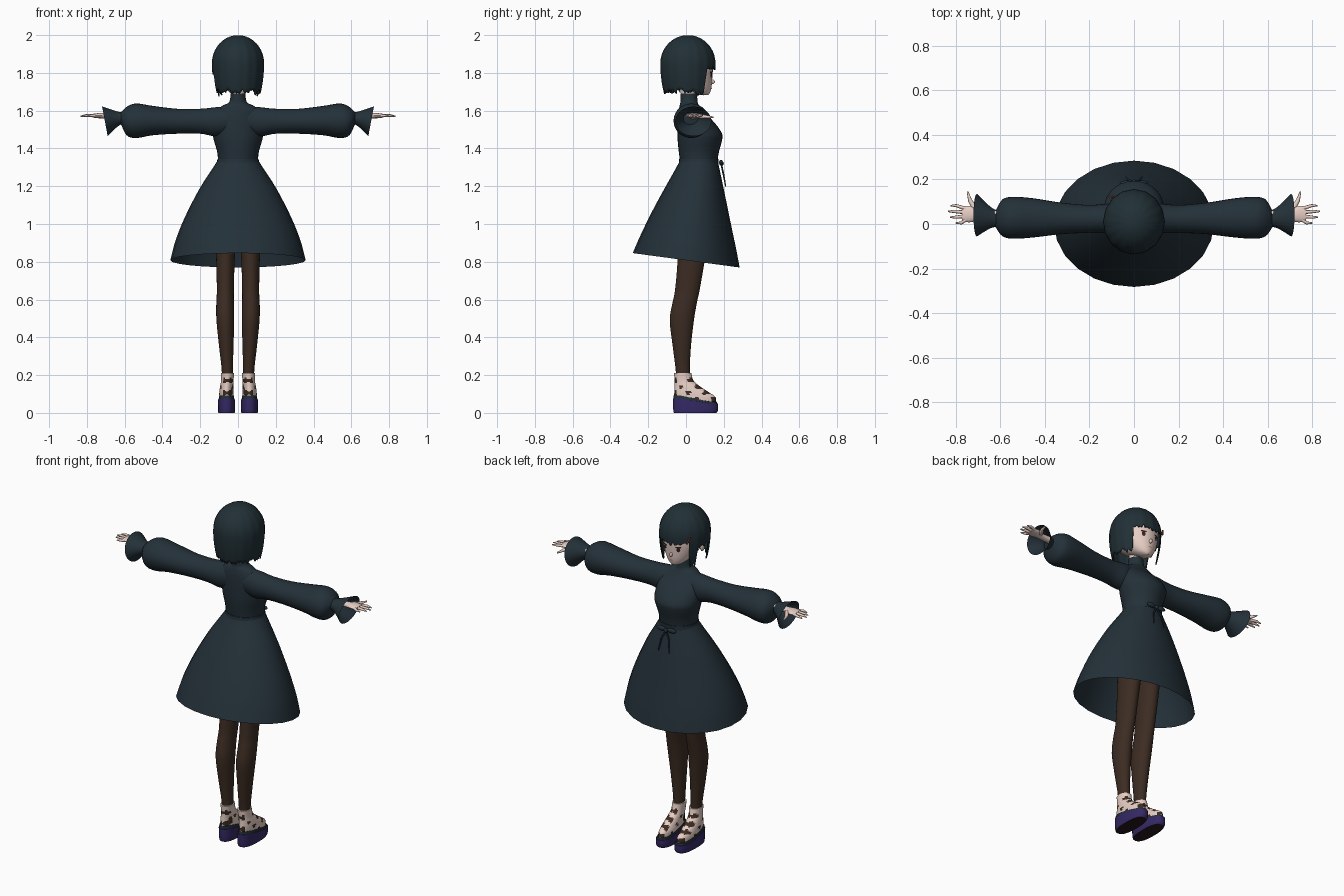
import bpy, bmesh, math, random
from mathutils import Vector

random.seed(4)
if "Cube" in bpy.data.objects:
    bpy.data.objects.remove(bpy.data.objects["Cube"])


def material(name, r, g, b):
    mat = bpy.data.materials.new(name)
    mat.use_nodes = True
    mat.diffuse_color = (r, g, b, 1)
    shader = mat.node_tree.nodes["Principled BSDF"]
    shader.inputs["Base Color"].default_value = (r, g, b, 1)
    shader.inputs["Roughness"].default_value = 0.8
    return mat


CLOTH = material("dark teal cloth", 0.017, 0.03, 0.04)
HAIR = material("dark teal hair", 0.015, 0.029, 0.036)
SKIN = material("pale skin", 0.8, 0.62, 0.56)
STOCKING = material("brown stocking", 0.045, 0.025, 0.016)
SOLE = material("purple sole", 0.036, 0.022, 0.13)
TREAD = material("dark tread", 0.02, 0.008, 0.012)
EYE = material("dark eye", 0.04, 0.012, 0.012)
LIP = material("pink lip", 0.55, 0.22, 0.2)
PIN = material("brown hairpin", 0.2, 0.06, 0.03)


def finish(name, bm, mat, mirror=False, angle=40):
    bmesh.ops.recalc_face_normals(bm, faces=bm.faces[:])
    mesh = bpy.data.meshes.new(name)
    bm.to_mesh(mesh)
    bm.free()
    obj = bpy.data.objects.new(name, mesh)
    bpy.context.collection.objects.link(obj)
    mesh.materials.append(mat)
    bpy.ops.object.select_all(action="DESELECT")
    obj.select_set(True)
    bpy.context.view_layer.objects.active = obj
    bpy.ops.object.shade_smooth_by_angle(angle=math.radians(angle))
    if mirror:
        obj.modifiers.new("mirror", "MIRROR").use_mirror_merge = False
    return obj


def resample(rows, steps):
    """Smooth curve through all the section rows."""
    out = []
    for i in range(len(rows) - 1):
        before, start = rows[max(i - 1, 0)], rows[i]
        end, after = rows[i + 1], rows[min(i + 2, len(rows) - 1)]
        for s in range(steps):
            t = s / steps
            out.append([b + t * ((c - a) / 2 + t * (a - 2.5 * b + 2 * c - d / 2
                        + t * (1.5 * (b - c) + (d - a) / 2)))
                        for a, b, c, d in zip(before, start, end, after)])
    return out + [list(rows[-1])]


def skin_rings(bm, rings, caps=(True, True)):
    loops = [[bm.verts.new(p) for p in ring] for ring in rings]
    n = len(loops[0])
    for low, high in zip(loops, loops[1:]):
        for i in range(n):
            j = (i + 1) % n
            bm.faces.new((low[i], low[j], high[j], high[i]))
    for loop, cap in zip((loops[0], loops[-1]), caps):
        if cap:
            bm.faces.new(loop)


def loft(name, rows, mat, axis="z", n=28, steps=4, caps=(True, True),
         power=1.0, bend=None, mirror=False):
    """Rows are (position, low and high of one side, low and high of the other)."""
    rings = []
    for t, a0, a1, b0, b1 in resample(rows, steps):
        ring = []
        for i in range(n):
            c, s = (f(math.tau * i / n) for f in (math.cos, math.sin))
            a = (a0 + a1) / 2 + (a1 - a0) / 2 * math.copysign(abs(c) ** power, c)
            b = (b0 + b1) / 2 + (b1 - b0) / 2 * math.copysign(abs(s) ** power, s)
            p = Vector((a, b, t)) if axis == "z" else Vector((t, a, b))
            ring.append(bend(p) if bend else p)
        rings.append(ring)
    bm = bmesh.new()
    skin_rings(bm, rings, caps)
    return finish(name, bm, mat, mirror)


def centred(rows):
    return [(z, -w, w, back, front) for z, w, back, front in rows]


def ball(name, loc, size, mat, mirror=False):
    bm = bmesh.new()
    bmesh.ops.create_uvsphere(bm, u_segments=20, v_segments=12, radius=1)
    for v in bm.verts:
        v.co = Vector(loc) + v.co * Vector(size)
    return finish(name, bm, mat, mirror)


def tube(name, points, radii, mat):
    curve = bpy.data.curves.new(name, "CURVE")
    curve.dimensions = "3D"
    curve.bevel_depth, curve.bevel_resolution = 1, 2
    curve.use_fill_caps = True
    spline = curve.splines.new("POLY")
    spline.points.add(len(points) - 1)
    for point, co, r in zip(spline.points, points, radii):
        point.co, point.radius = (*co, 1), r
    curve.materials.append(mat)
    bpy.context.collection.objects.link(bpy.data.objects.new(name, curve))


def paint(obj, mat, rule):
    obj.data.materials.append(mat)
    for face in obj.data.polygons:
        if rule(face):
            face.material_index = len(obj.data.materials) - 1


# Dress: bodice with high collar, then the flared skirt with a slanted hem
loft("bodice", centred([
    (1.32, .105, -.03, .165), (1.38, .11, -.038, .174), (1.44, .127, -.044, .19),
    (1.48, .134, -.045, .19), (1.54, .132, -.044, .148), (1.59, .12, -.04, .095),
    (1.625, .085, -.034, .07), (1.645, .047, -.03, .062), (1.69, .039, -.03, .058)]), CLOTH)


def slant(p):
    p.z -= p.y * .134 * max(0, (1.33 - p.z) / .52)
    return p


loft("skirt", centred([
    (1.34, .105, -.03, .166), (1.29, .138, -.056, .178), (1.2, .197, -.105, .198),
    (1.1, .251, -.157, .22), (1, .298, -.204, .242), (.9, .335, -.247, .265),
    (.808, .358, -.282, .284)]), CLOTH, n=24, caps=(False, False), bend=slant)
loft("waistband", centred([(1.32, .113, -.038, .172), (1.345, .109, -.036, .172)]), CLOTH)

# Waist bow
ball("bow_loop", (.034, .185, 1.325), (.03, .01, .014), CLOTH, mirror=True)
ball("bow_knot", (0, .188, 1.32), (.011, .012, .012), CLOTH)
for side in (-1, 1):
    tube("bow_tail", [(0, .186, 1.32), (side * .025, .197, 1.27), (side * .035, .21, 1.2)],
         (.004, .005, .003), CLOTH)

# Puffed sleeves pinched above flared cuffs
loft("sleeves", [
    (.04, -.035, .08, 1.48, 1.625), (.12, -.04, .09, 1.465, 1.618),
    (.2, -.04, .085, 1.478, 1.61), (.32, -.045, .095, 1.478, 1.61),
    (.45, -.06, .115, 1.47, 1.625), (.54, -.066, .122, 1.455, 1.638),
    (.59, -.055, .11, 1.47, 1.62), (.62, -.015, .06, 1.53, 1.59)],
    CLOTH, axis="x", mirror=True)


def slant_cuff(p):
    p.x += (p.z - 1.545) * .2 * (p.x - .61) / .1
    return p


loft("cuffs", [(.61, -.015, .06, 1.53, 1.59), (.64, -.018, .075, 1.515, 1.597),
               (.705, -.056, .135, 1.465, 1.622)],
     CLOTH, axis="x", caps=(True, False), bend=slant_cuff, mirror=True)

# Hands with spread fingers
loft("palms", [(.6, .015, .06, 1.553, 1.588), (.69, .018, .06, 1.558, 1.588),
               (.73, .008, .08, 1.56, 1.588), (.77, .01, .078, 1.563, 1.583)],
     SKIN, axis="x", n=16, mirror=True)
for side, label in ((1, "right"), (-1, "left")):
    for i, reach in enumerate((.8, .825, .834, .822)):
        y = .018 + i * .017
        tip = y + (i - 1.5) * .009
        tube(f"{label}_finger", [(side * .755, y, 1.574), (side * (reach - .025), tip, 1.574),
                                 (side * reach, tip, 1.57)], (.009, .007, .003), SKIN)
    tube(f"{label}_thumb", [(side * .71, .065, 1.572), (side * .735, .105, 1.568),
                            (side * .746, .145, 1.565)], (.013, .009, .004), SKIN)

# Legs in stockings
loft("legs", [
    (1.15, .005, .11, -.03, .13), (.95, .01, .118, -.04, .12), (.8, .018, .115, -.045, .098),
    (.65, .022, .112, -.058, .072), (.58, .022, .115, -.072, .057), (.49, .02, .114, -.086, .042),
    (.35, .024, .1, -.07, .026), (.22, .027, .086, -.054, .02), (.1, .028, .088, -.05, .022)],
    STOCKING, mirror=True)


# Platform shoes
def wedge(p):
    p.z *= 1 - .36 * min(1, max(0, (p.y + .03) / .16))
    return p


sole = loft("soles", [(0, .018, .104, -.064, .16), (.02, .015, .106, -.068, .17),
                      (.076, .015, .107, -.07, .17)],
            SOLE, power=.8, steps=2, bend=wedge, mirror=True)
paint(sole, TREAD, lambda f: f.center.z < .001)
loft("insoles", [(.074, .018, .104, -.067, .166), (.092, .02, .102, -.065, .162)],
     CLOTH, power=.8, steps=1, bend=wedge, mirror=True)
upper = loft("shoe_uppers", [
    (.06, .022, .1, -.06, .16), (.085, .022, .1, -.062, .155), (.11, .024, .099, -.062, .12),
    (.14, .025, .095, -.06, .075), (.17, .024, .09, -.06, .04), (.212, .02, .09, -.064, .028)],
    SKIN, steps=5, n=36, mirror=True)
paint(upper, STOCKING, lambda f: f.center.z < .195 and
      math.sin(75 * f.center.y + 40 * f.center.x) * math.sin(95 * f.center.z + 1)
      + .3 * math.sin(190 * f.center.x) > .42)

# Neck and head
loft("neck", centred([(1.64, .035, -.025, .05), (1.74, .036, -.025, .055)]), SKIN)
head = loft("head", centred([
    (1.682, .016, .075, .118), (1.695, .042, .04, .127), (1.725, .073, -.03, .135),
    (1.77, .1, -.085, .139), (1.82, .112, -.105, .142), (1.88, .112, -.105, .138),
    (1.94, .083, -.07, .1), (1.965, .03, -.02, .04)]), SKIN, n=36)
ball("nose", (0, .138, 1.753), (.008, .015, .012), SKIN)
ball("ears", (.112, .005, 1.78), (.01, .018, .028), SKIN, mirror=True)


def face_plate(name, x, z, width, height, mat, mirror=False):
    bm = bmesh.new()
    bmesh.ops.create_circle(bm, cap_ends=True, cap_tris=True, segments=16, radius=1)
    for v in bm.verts:
        v.co = Vector((x + v.co.x * width, .14, z + v.co.y * height))
    plate = finish(name, bm, mat)
    wrap = plate.modifiers.new("wrap", "SHRINKWRAP")
    wrap.target, wrap.offset = head, .003
    wrap.wrap_mode = "ABOVE_SURFACE"
    if mirror:
        plate.modifiers.new("mirror", "MIRROR")


face_plate("irises", .046, 1.787, .012, .014, EYE, mirror=True)
face_plate("lashes", .048, 1.802, .022, .005, EYE, mirror=True)
face_plate("mouth", 0, 1.718, .012, .003, LIP)


# Bobbed hair: fringe, long front locks, one side tucked behind the ear
def hair_edge(deg):
    if abs(deg) < 46:
        edge = 1.825
    elif abs(deg) < 64:
        edge = 1.685
    elif -108 < deg < -64:
        edge = 1.8
    else:
        edge = 1.7
    return edge + random.uniform(-.012, .014)


SEGMENTS = 96
edges = [hair_edge(360 * i / SEGMENTS - 180) for i in range(SEGMENTS)]
rings = []
for row in range(1, 19):
    ring = []
    for i, edge in enumerate(edges):
        turn = math.tau * i / SEGMENTS - math.pi
        if row <= 10:
            phi = row / 10 * math.pi / 2
            z, r = 1.85 + .15 * math.cos(phi), math.sin(phi)
        else:
            z = 1.85 + (edge - 1.85) * (row - 10) / 8
            r = 1 - .12 * ((1.85 - z) / .15) ** 2
        r *= 1 + .008 * math.cos(16 * turn)
        ring.append((.137 * r * math.sin(turn), .01 + .145 * r * math.cos(turn), z))
    rings.append(ring)
bm = bmesh.new()
skin_rings(bm, rings, (True, False))
hair = finish("bob_hair", bm, HAIR)
shell = hair.modifiers.new("thickness", "SOLIDIFY")
shell.thickness, shell.offset = .006, -1
tube("hairpin", [(-.105, .115, 1.87), (-.095, .125, 1.835)], (.005, .005), PIN)
